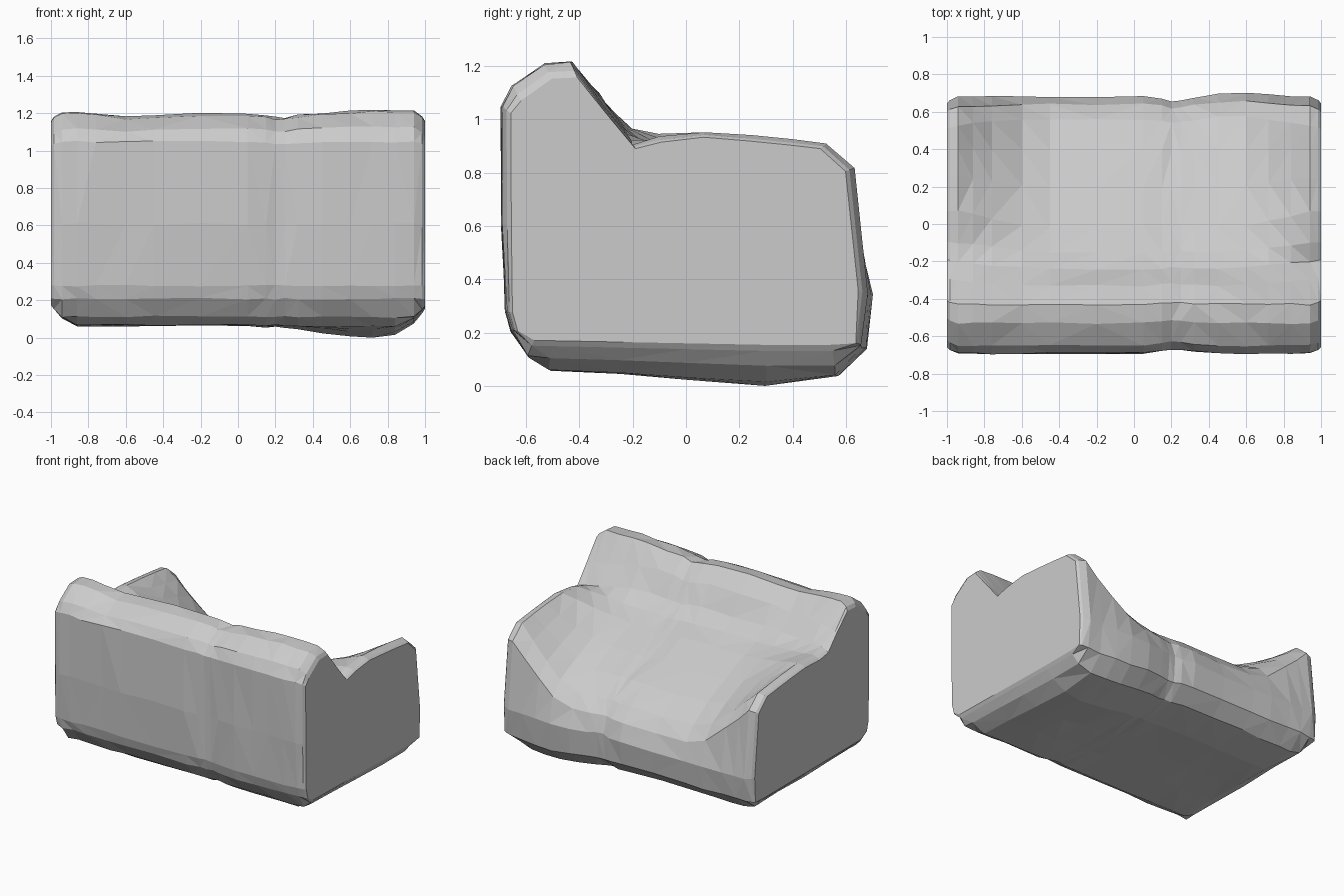
import bpy
import bmesh
import math
import random

random.seed(4)
default_cube = bpy.data.objects.get("Cube")
if default_cube:
    bpy.data.objects.remove(default_cube, do_unlink=True)

# Side profiles (y, z) of the sofa, listed from the front underside over the top
front_profile = [(-.51, .06), (-.59, .105), (-.655, .2), (-.675, .27), (-.69, .6),
                 (-.692, 1.04), (-.65, 1.11)]
seat_profile = [(-.53, 1.18), (-.43, 1.19), (-.33, 1.09), (-.24, .96), (-.15, .88),
                (-.02, .83), (.2, .74), (.4, .65), (.56, .55), (.64, .46)]
arm_profile = [(-.53, 1.195), (-.43, 1.2), (-.3, 1.02), (-.2, .9), (-.1, .925),
               (.07, .945), (.25, .93), (.4, .915), (.53, .9), (.63, .81)]
rear_profile = [(.68, .34), (.66, .17), (.56, .08), (.3, .055), (0, .06), (-.25, .06)]

# Cross-section positions along the width, closer at the ends and at the cushion seam
stations = [-1, -.985, -.94, -.86, -.76, -.6, -.45, -.2, .05, .15, .2, .25, .32,
            .45, .6, .72, .84, .94, .985, 1]
seam_position = .23


def lerp(a, b, t):
    return a + (b - a) * t


def clamp(value):
    return max(0, min(1, value))


def bump(x, centre, width):
    return math.exp(-((x - centre) / width) ** 2)


def section(x):
    """Cross-section at x: seat in the middle, rising to an arm at each end."""
    side = abs(x)
    arm = clamp((side - .52) / .42) ** 1.15
    seam = bump(x, seam_position, .09)
    rounding = clamp((side - .92) / .08) ** 3
    shrink = 1 - .035 * seam - .05 * rounding
    underside = .055 + .11 * clamp((side - .84) / .16) ** 2
    sag = .06 * bump(x, .7, .35)

    top = [(lerp(s[0], a[0], arm), lerp(s[1], a[1], arm))
           for s, a in zip(seat_profile, arm_profile)]
    points = []
    for y, z in front_profile + top + rear_profile:
        if z < .3:
            # Rounded, slightly sagging base
            z = max(z, underside * clamp(1.4 - z * 3))
            z -= sag * clamp(y + .7) * clamp(1.15 - z * 3)
            y *= lerp(1, shrink, .7)
        else:
            y *= shrink
            z = .55 + (z - .55) * shrink
        # The right arm runs into the backrest without a notch
        if x < 0 and z > .8:
            z += .055 * arm * bump(y, -.22, .1)
        # Bulge of the narrow cushion and gentle waves along the crest
        if y > .5:
            y += .02 * bump(x, .58, .2)
        if z > 1.08:
            z += .015 * bump(x, .72, .2) - .02 * bump(x, -.58, .15) - .02 * rounding
        soft = 0 if side > .98 else .005
        points.append((x, y + random.uniform(-soft, soft), z + random.uniform(-soft, soft)))
    return points


# Sofa body, lofted between the cross-sections
bm = bmesh.new()
rings = [[bm.verts.new(p) for p in section(x)] for x in stations]
count = len(rings[0])
for ring, following in zip(rings, rings[1:]):
    for i in range(count):
        j = (i + 1) % count
        bm.faces.new((ring[i], ring[j], following[j], following[i]))
bm.faces.new(rings[0])
bm.faces.new(list(reversed(rings[-1])))
bmesh.ops.triangulate(bm, faces=bm.faces[:], quad_method='SHORT_EDGE')
bmesh.ops.recalc_face_normals(bm, faces=bm.faces[:])

# Rest the base on the ground
lowest = min(v.co.z for v in bm.verts)
for v in bm.verts:
    v.co.z -= lowest

mesh = bpy.data.meshes.new("sofa_body")
bm.to_mesh(mesh)
bm.free()
sofa = bpy.data.objects.new("sofa_body", mesh)
bpy.context.collection.objects.link(sofa)

# Plain grey upholstery
grey = bpy.data.materials.new("grey_fabric")
grey.use_nodes = True
colour = (.6, .6, .6, 1)
grey.diffuse_color = colour
grey.node_tree.nodes["Principled BSDF"].inputs["Base Color"].default_value = colour
mesh.materials.append(grey)
